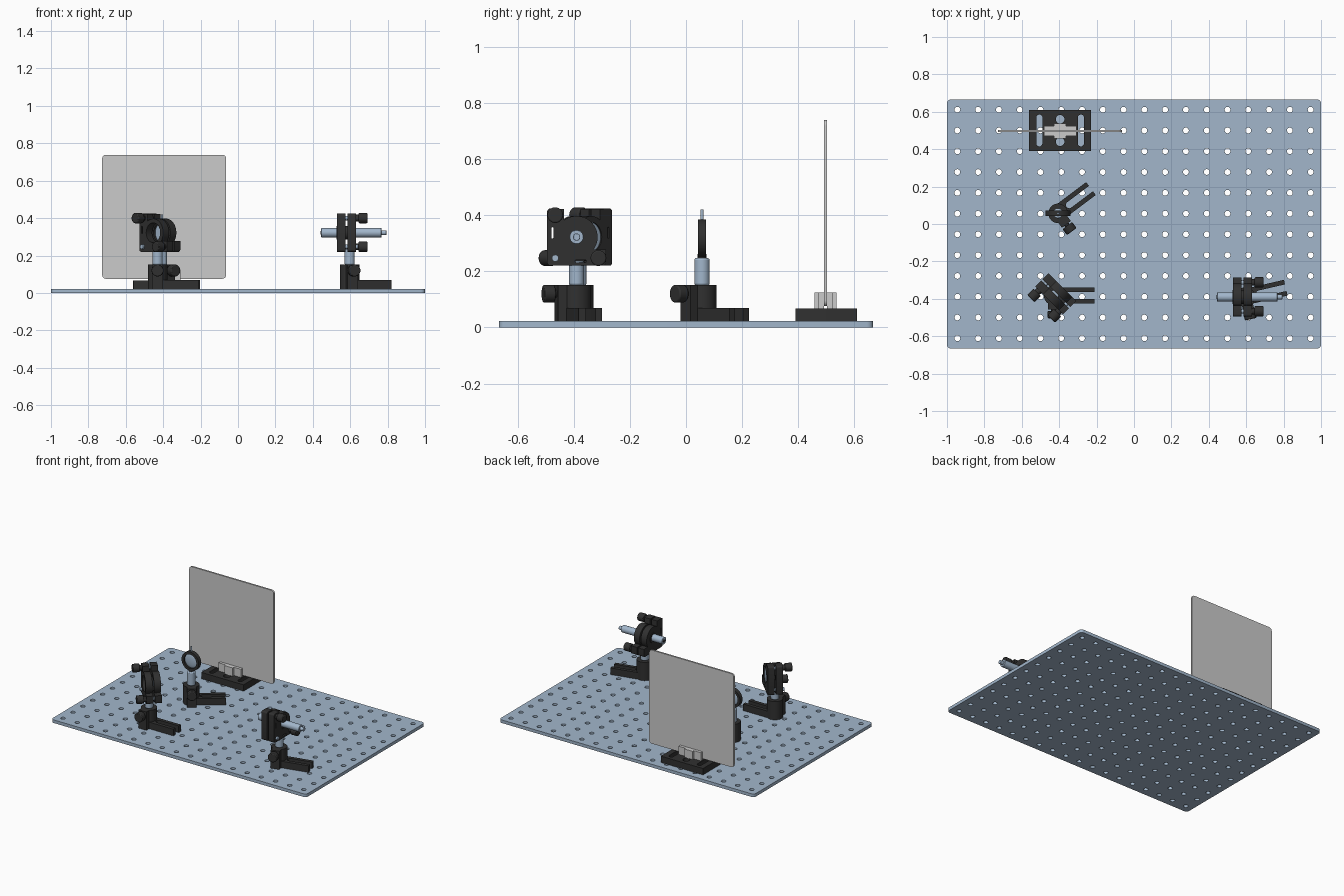
import bpy, bmesh, math
from mathutils import Matrix, Vector

if "Cube" in bpy.data.objects:
    bpy.data.objects.remove(bpy.data.objects["Cube"])


def material(name, c):
    m = bpy.data.materials.new(name)
    m.diffuse_color = (*c, 1)
    m.use_nodes = True
    m.node_tree.nodes["Principled BSDF"].inputs["Base Color"].default_value = m.diffuse_color
    return m


BLACK = material("black_anodised", (0.03, 0.03, 0.03))
STEEL = material("blue_steel", (0.36, 0.47, 0.6))
I = Matrix.Identity(4)
# maps profile (u, v, depth) onto (y, z, x) and (x, z, -y)
YZ = Matrix(((0, 0, 1, 0), (1, 0, 0, 0), (0, 1, 0, 0), (0, 0, 0, 1)))
XZ = Matrix.Rotation(math.pi / 2, 4, 'X')


def finish(name, bm, mat, M, bevel=0):
    me = bpy.data.meshes.new(name)
    bmesh.ops.remove_doubles(bm, verts=bm.verts, dist=1e-5)
    bmesh.ops.recalc_face_normals(bm, faces=bm.faces)
    bm.to_mesh(me)
    bm.free()
    me.shade_smooth()
    me.set_sharp_from_angle(angle=math.radians(35))
    if mat:
        me.materials.append(mat)
    ob = bpy.data.objects.new(name, me)
    bpy.context.collection.objects.link(ob)
    ob.matrix_world = M
    if bevel:
        b = ob.modifiers.new("bevel", 'BEVEL')
        b.width, b.segments, b.limit_method = bevel, 2, 'ANGLE'
    return ob


def arc(cx, cy, r, a0=0, a1=360, n=24):
    k = n if a1 - a0 >= 360 else n + 1
    return [(cx + r * math.cos(math.radians(a0 + (a1 - a0) * i / n)),
             cy + r * math.sin(math.radians(a0 + (a1 - a0) * i / n))) for i in range(k)]


def rect(cx, cy, w, h, r=0.004, n=4):
    pts = []
    for sx, sy, a in ((1, 1, 0), (-1, 1, 90), (-1, -1, 180), (1, -1, 270)):
        pts += arc(cx + sx * (w / 2 - r), cy + sy * (h / 2 - r), r, a, a + 90, n)
    return pts


def plate(name, loops, d0, d1, mat, M=I):
    """Extrude an outline with holes from depth d0 to d1."""
    cu = bpy.data.curves.new(name, 'CURVE')
    cu.dimensions, cu.fill_mode, cu.extrude = '2D', 'BOTH', (d1 - d0) / 2
    for pts in loops:
        s = cu.splines.new('POLY')
        s.points.add(len(pts) - 1)
        for p, (x, y) in zip(s.points, pts):
            p.co = (x, y, 0, 1)
        s.use_cyclic_u = True
    tmp = bpy.data.objects.new(name + "_tmp", cu)
    bpy.context.collection.objects.link(tmp)
    dg = bpy.context.evaluated_depsgraph_get()
    me = bpy.data.meshes.new_from_object(tmp.evaluated_get(dg))
    bm = bmesh.new()
    bm.from_mesh(me)
    bmesh.ops.translate(bm, verts=bm.verts, vec=(0, 0, (d0 + d1) / 2))
    bpy.data.objects.remove(tmp)
    bpy.data.curves.remove(cu)
    bpy.data.meshes.remove(me)
    return finish(name, bm, mat, M)


def rod(name, r, a, b, mat, M=I, bevel=0.0, n=32):
    a, b = Vector(a), Vector(b)
    bm = bmesh.new()
    R = Matrix.Translation((a + b) / 2) @ (b - a).to_track_quat('Z', 'Y').to_matrix().to_4x4()
    bmesh.ops.create_cone(bm, cap_ends=True, segments=n, radius1=r, radius2=r,
                          depth=(b - a).length, matrix=R)
    return finish(name, bm, mat, M, bevel)


def frame(x, y, deg):
    return Matrix.Translation((x, y, 0)) @ Matrix.Rotation(math.radians(deg), 4, 'Z')


def post_stand(name, M, top):
    # slotted fork foot, holder barrel with clamp boss, thumb knob, post
    fork = [(0, -0.043), (0.22, -0.043), (0.22, -0.018)] + \
        list(reversed(arc(0.075, 0, 0.018, 90, 270, 10))) + \
        [(0.22, 0.018), (0.22, 0.043), (0, 0.043)]
    plate(name + "_foot", [fork], 0.022, 0.069, BLACK, M)
    barrel = arc(0, 0, 0.052, -55, 235, 32) + [(-0.03, -0.074), (0.03, -0.074)]
    plate(name + "_holder", [barrel], 0.022, 0.152, BLACK, M)
    rod(name + "_knob_neck", 0.014, (0, -0.07, 0.12), (0, -0.085, 0.12), BLACK, M)
    rod(name + "_knob", 0.032, (0, -0.082, 0.12), (0, -0.122, 0.12), BLACK, M, 0.005)
    rod(name + "_post", 0.027, (0, 0, 0.15), (0, 0, top), STEEL, M, 0.006)


def kinematic_mount(name, M, bore):
    # two L-shaped plates with a ring, joined by adjusters at the corners
    zc = 0.322
    T = M @ Matrix.Translation((0, 0, zc)) @ YZ
    ell = rect(0, 0, 0.21, 0.204, 0.012)
    ell = arc(-0.093, -0.09, 0.012, 180, 270, 4) + arc(0.093, -0.09, 0.012, 270, 360, 4) + \
        [(0.105, -0.045)] + arc(0, 0, 0.075, -36, 126, 24) + [(-0.045, 0.1)] + \
        arc(-0.093, 0.09, 0.012, 90, 180, 4)
    slots = [rect(-0.086, 0.015, 0.008, 0.04, 0.0035), rect(0.015, -0.086, 0.04, 0.008, 0.0035)]
    for part, x0, x1 in (("front", -0.067, -0.022), ("back", -0.012, 0.033)):
        plate(f"{name}_{part}_plate", [ell, arc(0, 0, bore, n=32)] + slots, x0, x1, BLACK, T)
    for i, (y, z) in enumerate(((-0.076, 0.078), (0.078, -0.075), (-0.076, -0.075))):
        z += zc
        rod(f"{name}_adjuster_{i}", 0.012, (-0.05, y, z), (0.045, y, z), STEEL, M)
        if i < 2:
            rod(f"{name}_bushing_{i}", 0.018, (0.02, y, z), (0.05, y, z), BLACK, M)
            rod(f"{name}_knob_{i}", 0.028, (0.048, y, z), (0.095, y, z), BLACK, M, 0.005)


# drilled table board
holes = [arc(-0.9444 + i * 0.1111, -0.611 + j * 0.1111, 0.0155, n=16)
         for i in range(18) for j in range(12)]
plate("board", [rect(0, 0, 2, 1.333, 0.022)] + holes, 0, 0.022, STEEL)

# laser on its adjustable mount
L = frame(0.597, -0.39, 0)
post_stand("laser_stand", frame(0.597, -0.39, 13), 0.237)
kinematic_mount("laser_mount", L, 0.036)
plate("laser_sleeve", [arc(0, 0, 0.0365, n=32), arc(0, 0, 0.024, n=32)], -0.07, 0.03, BLACK,
      L @ Matrix.Translation((0, 0, 0.322)) @ YZ)
rod("laser_body", 0.025, (-0.152, 0, 0.322), (0.17, 0, 0.322), STEEL, L, 0.002)
rod("laser_tail", 0.013, (0.165, 0, 0.322), (0.196, 0, 0.322), STEEL, L, 0.002)
rod("laser_aperture", 0.01, (-0.155, 0, 0.322), (-0.15, 0, 0.322), BLACK, L)

# steering mirror turned 45 degrees
K = frame(-0.43, -0.385, 225)
post_stand("mirror_stand", frame(-0.43, -0.382, 0), 0.237)
kinematic_mount("mirror_mount", K, 0.053)
rod("mirror", 0.0535, (-0.062, 0, 0.322), (-0.035, 0, 0.322), STEEL, K, 0.002, 48)

# lens in a ring holder with a set screw
N = frame(-0.406, 0.057, 0)
post_stand("lens_stand", frame(-0.406, 0.057, 37), 0.247)
plate("lens_ring", [arc(0, 0, 0.067, n=48), arc(0, 0, 0.049, n=48)], -0.014, 0.014, BLACK,
      N @ Matrix.Translation((0, 0, 0.318)) @ XZ)
rod("lens_ring_stem", 0.016, (0, 0, 0.24), (0, 0, 0.262), BLACK, N)
rod("lens_set_screw", 0.006, (0, 0, 0.375), (0, 0, 0.42), STEEL, N, n=16)
bm = bmesh.new()
bmesh.ops.create_uvsphere(bm, u_segments=32, v_segments=16, radius=0.05,
                          matrix=Matrix.Diagonal((1, 0.2, 1, 1)))
finish("lens", bm, STEEL, N @ Matrix.Translation((0, 0, 0.318)))

# viewing screen with slotted base and clamp jaws
S = frame(-0.395, 0.5, 0)
base_holes = [rect(s * 0.111, 0, 0.032, 0.17, 0.0155, 6) for s in (-1, 1)] + \
    [arc(0, s * 0.06, 0.023) for s in (-1, 1)]
plate("screen_base", [rect(0, 0, 0.331, 0.22, 0.002)] + base_holes, 0.022, 0.067, BLACK, S)
for side, s in (("front", -1), ("back", 1)):
    jaw = [(-0.087, 0), (0.087, 0), (0.087, s * 0.026), (0.032, s * 0.026), (0.032, s * 0.039),
           (-0.032, s * 0.039), (-0.032, s * 0.026), (-0.087, s * 0.026)]
    jaw = [(x, y + s * 0.005 * (y == 0) - 0.003) for x, y in jaw]
    plate(f"screen_clamp_{side}_jaw", [jaw], 0.067, 0.125, None, S)
plate("screen", [rect(0, 0.407, 0.663, 0.663, 0.02)], -0.003, 0.009, None, S @ XZ)
